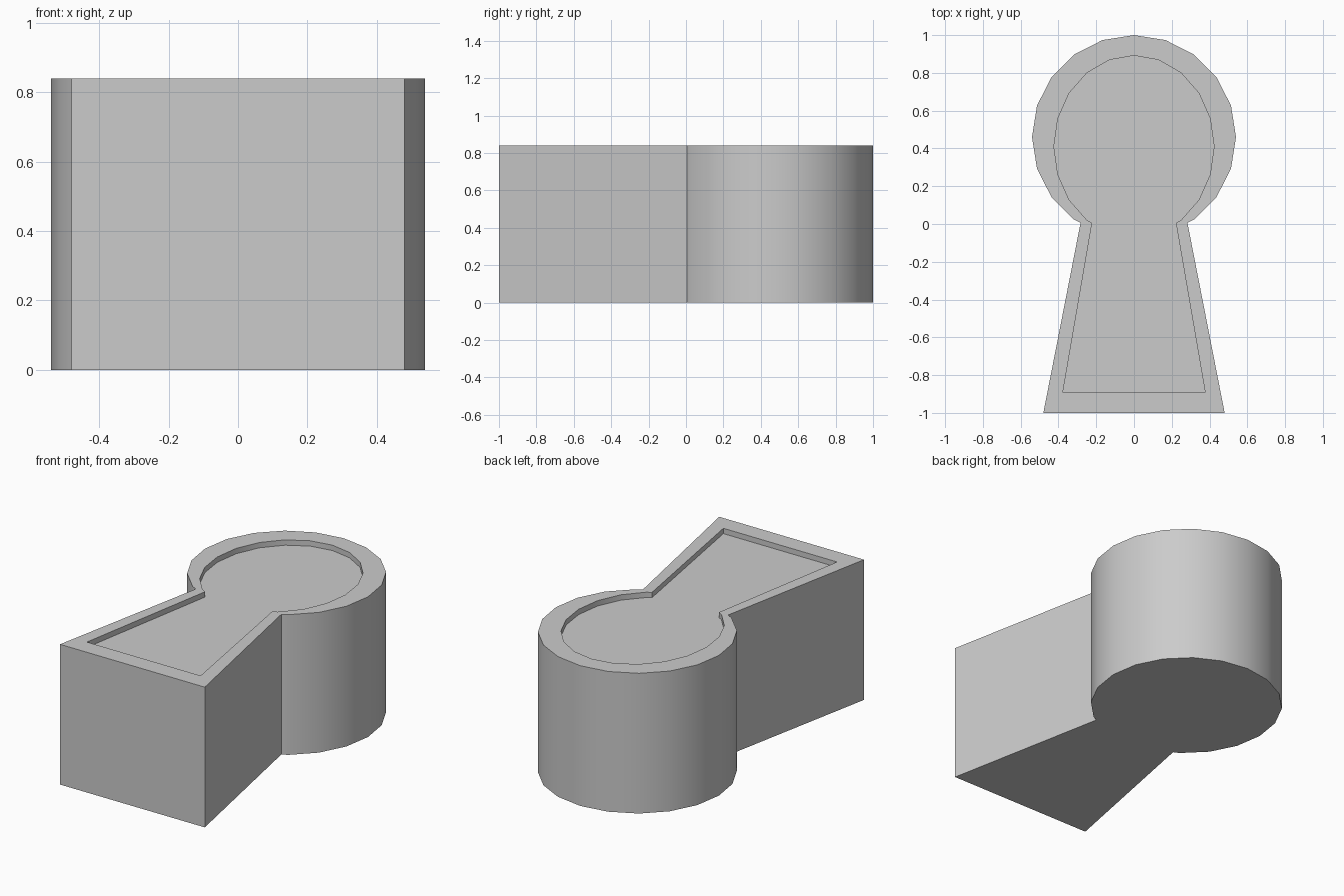
import bpy, bmesh, math

if "Cube" in bpy.data.objects:
    bpy.data.objects.remove(bpy.data.objects["Cube"])

HEIGHT, RECESS = 0.84, 0.032
R, CY, SIDES = 0.54, 0.46, 20
INNER_X, INNER_Y = 0.785, 0.892

# Keyhole outline: right half from the top of the head to the foot, then mirrored
right = [(R * math.sin(2 * math.pi * i / SIDES), CY + R * math.cos(2 * math.pi * i / SIDES))
         for i in range(1, 9)]
right += [(0.283, 0.006), (0.48, -1.0)]
outline = [(0, CY + R)] + right + [(-x, y) for x, y in reversed(right)]

bm = bmesh.new()


def loop(z, sx=1.0, sy=1.0):
    return [bm.verts.new((x * sx, y * sy, z)) for x, y in outline]


def bridge(a, b):
    n = len(a)
    for i in range(n):
        j = (i + 1) % n
        bm.faces.new((a[i], a[j], b[j], b[i]))


# Outer wall, flat rim, recess wall
loops = [loop(0), loop(HEIGHT), loop(HEIGHT, INNER_X, INNER_Y),
         loop(HEIGHT - RECESS, INNER_X, INNER_Y)]
for a, b in zip(loops, loops[1:]):
    bridge(a, b)

# Underside and recessed floor
bm.faces.new(loops[0])
bm.faces.new(loops[-1])
bmesh.ops.recalc_face_normals(bm, faces=bm.faces[:])

mesh = bpy.data.meshes.new("keyhole_block")
bm.to_mesh(mesh)
bm.free()
block = bpy.data.objects.new("keyhole_block", mesh)
bpy.context.collection.objects.link(block)

# Smooth round head, crisp corners
bpy.context.view_layer.objects.active = block
block.select_set(True)
bpy.ops.object.shade_smooth_by_angle(angle=math.radians(30))
